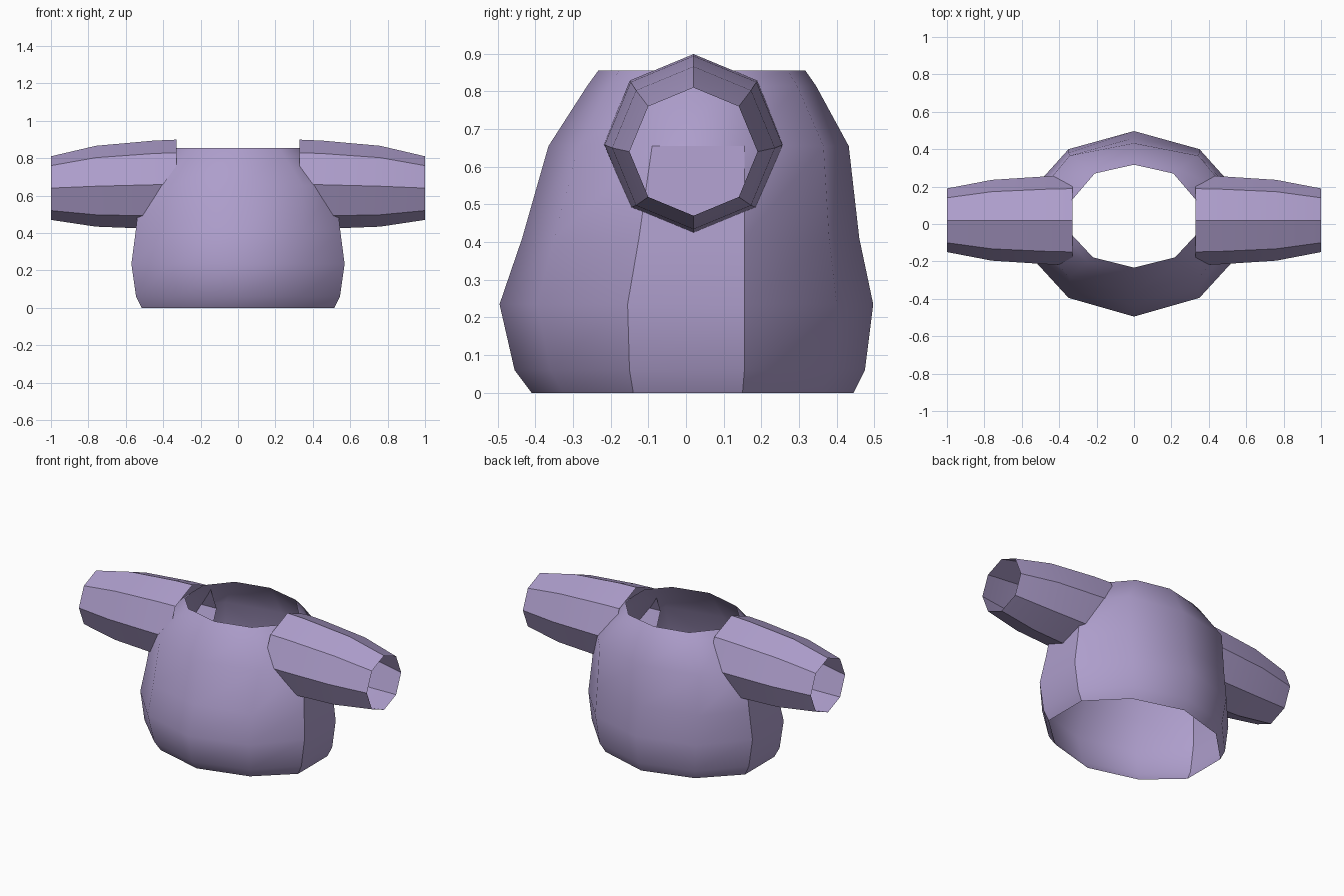
import bpy, bmesh, math

if "Cube" in bpy.data.objects:
    bpy.data.objects.remove(bpy.data.objects["Cube"])

fabric = bpy.data.materials.new("lavender fabric")
fabric.diffuse_color = (0.42, 0.34, 0.60, 1)
fabric.use_nodes = True
fabric.node_tree.nodes["Principled BSDF"].inputs["Base Color"].default_value = fabric.diffuse_color


def loft(name, rings, smooth_angle):
    """Open shell skinned through closed rings of equal point count."""
    bm = bmesh.new()
    loops = [[bm.verts.new(p) for p in ring] for ring in rings]
    for a, b in zip(loops, loops[1:]):
        n = len(a)
        for i in range(n):
            j = (i + 1) % n
            bm.faces.new((a[i], a[j], b[j], b[i]))
    mesh = bpy.data.meshes.new(name)
    bm.to_mesh(mesh)
    bm.free()
    mesh.materials.append(fabric)
    obj = bpy.data.objects.new(name, mesh)
    bpy.context.collection.objects.link(obj)
    bpy.ops.object.select_all(action='DESELECT')
    obj.select_set(True)
    bpy.context.view_layer.objects.active = obj
    bpy.ops.object.shade_smooth_by_angle(angle=math.radians(smooth_angle))
    return obj


# Torso: ten-sided rings, open at waist and neck
# z, front y, front corner (x, y), side x, side y front / back, back corner (x, y), back y
sections = [
    (0.00, -0.41, 0.31, -0.325, 0.515, -0.14, 0.15, 0.31, 0.355, 0.445),
    (0.06, -0.455, 0.33, -0.36, 0.545, -0.15, 0.155, 0.33, 0.385, 0.475),
    (0.235, -0.495, 0.35, -0.395, 0.57, -0.155, 0.155, 0.35, 0.40, 0.497),
    (0.41, -0.435, 0.345, -0.35, 0.547, -0.125, 0.155, 0.35, 0.38, 0.46),
    (0.655, -0.365, 0.345, -0.285, 0.52, -0.09, 0.155, 0.345, 0.365, 0.432),
    (0.815, -0.262, 0.245, -0.205, 0.368, -0.066, 0.135, 0.24, 0.295, 0.345),
    (0.855, -0.233, 0.22, -0.178, 0.33, -0.06, 0.13, 0.21, 0.27, 0.317),
]


def torso_ring(z, fy, fx, fcy, sx, s0, s1, bx, bcy, by):
    half = [(fx, fcy), (sx, s0), (sx, s1), (bx, bcy)]
    pts = [(0, fy)] + half + [(0, by)] + [(-x, y) for x, y in reversed(half)]
    return [(x, y, z) for x, y in pts]


loft("torso", [torso_ring(*s) for s in sections], 36)

# Sleeves: tapered eight-sided tubes, open at both ends
# distance from centre, centre height, radius
sleeve_sections = [(0.33, 0.66, 0.239), (0.45, 0.658, 0.236),
                   (0.76, 0.65, 0.216), (1.0, 0.64, 0.170)]
for side, label in ((1, "right"), (-1, "left")):
    rings = []
    for x, cz, r in sleeve_sections:
        rings.append([(side * x,
                       0.02 + side * r * math.sin(-math.pi / 4 * k),
                       cz + r * math.cos(math.pi / 4 * k)) for k in range(8)])
    loft(label + "_sleeve", rings, 30)
